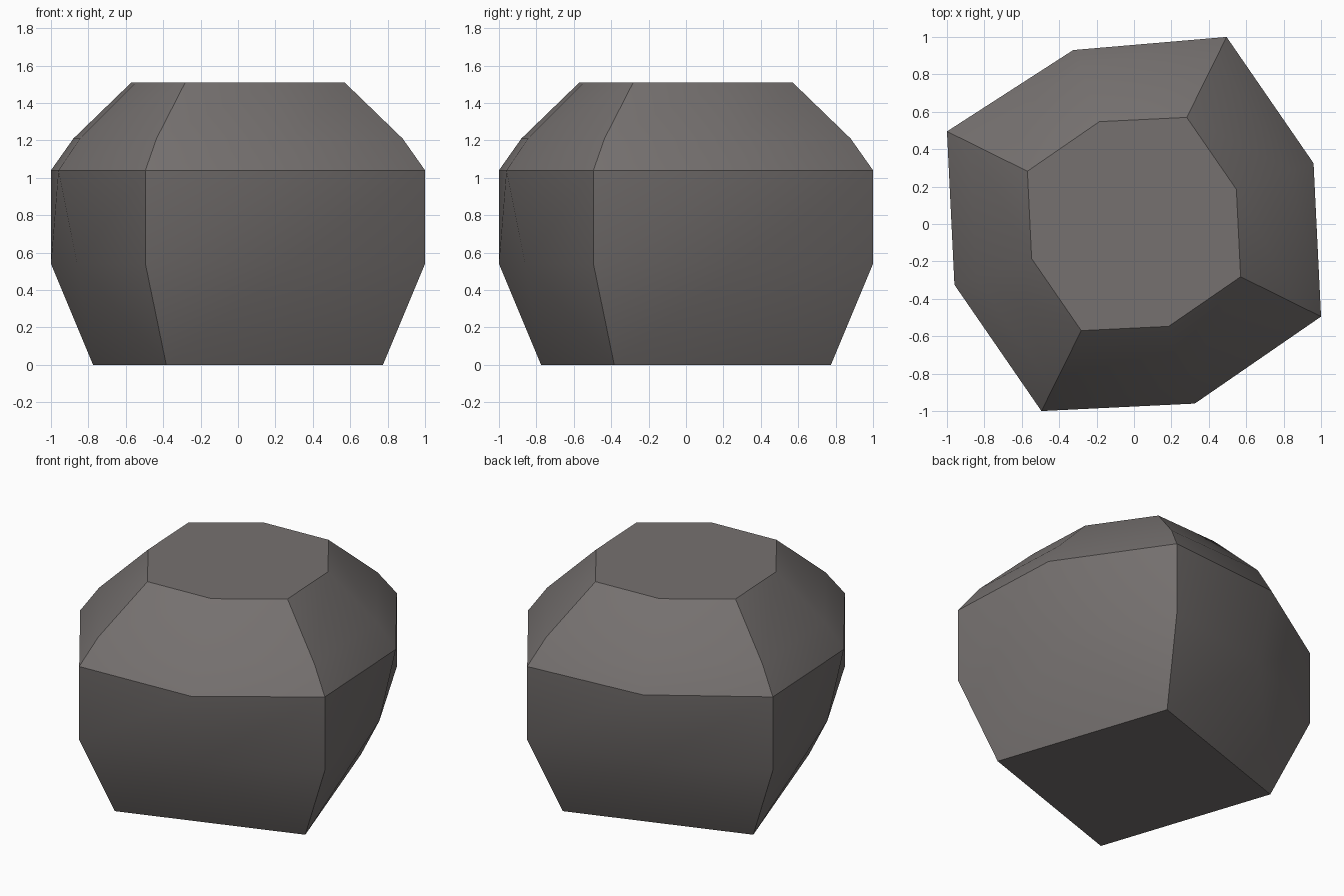
import bpy
import bmesh
from mathutils import Vector, Matrix

cube = bpy.data.objects.get("Cube")
if cube:
    bpy.data.objects.remove(cube, do_unlink=True)

# Stone colour
stone = bpy.data.materials.new("warm_grey_stone")
stone.use_nodes = True
colour = (0.18, 0.165, 0.161, 1)
stone.diffuse_color = colour
bsdf = stone.node_tree.nodes["Principled BSDF"]
bsdf.inputs["Base Color"].default_value = colour
bsdf.inputs["Roughness"].default_value = 0.9

# Plan outline: one corner and one side bulge, turned four times
CORNER = Vector((-0.495, -1.0, 0))
BULGE = Vector((0.325, -0.96, 0))
# Height, corner scale, bulge scale of each ring above the square base
RINGS = [(0.54, 1.0, 0.896), (1.04, 1.0, 1.0), (1.21, 0.88, 0.88), (1.51, 0.57, 0.57)]
SHOULDER = 1

bm = bmesh.new()


def turned(point, quarter, scale, height):
    p = Matrix.Rotation(quarter * 1.5707963, 3, "Z") @ point * scale
    p.z = height
    return bm.verts.new(p)


# Base corners and the eight-sided rings
base = [turned(CORNER, q, 0.775, 0) for q in range(4)]
rings = []
for height, corner, bulge in RINGS:
    ring = []
    for q in range(4):
        ring.append(turned(CORNER, q, corner, height))
        ring.append(turned(BULGE, q, bulge, height))
    rings.append(ring)
# The back bulge is slightly flatter at the shoulder
rings[SHOULDER][5].co.y -= 0.03

# Underside and lower flanks, each fanned from its bulge
bm.faces.new(base[::-1])
low = rings[0]
for q in range(4):
    a, b = base[q], base[(q + 1) % 4]
    left, mid, right = low[2 * q], low[2 * q + 1], low[(2 * q + 2) % 8]
    for tri in ((a, mid, left), (a, b, mid), (b, right, mid)):
        bm.faces.new(tri)

# Walls, shoulders and flat top
for lower, upper in zip(rings, rings[1:]):
    for i in range(8):
        j = (i + 1) % 8
        bm.faces.new((lower[i], lower[j], upper[j], upper[i]))
bm.faces.new(rings[-1])
bmesh.ops.recalc_face_normals(bm, faces=bm.faces[:])

# Smooth facets, crisp rims and corner ridges
for face in bm.faces:
    face.smooth = True
rims = [set(base), set(rings[SHOULDER]), set(rings[-1])]
ridges = [{base[q]} | {ring[2 * q] for ring in rings} for q in range(4)]
for edge in bm.edges:
    if any(set(edge.verts) <= group for group in rims + ridges):
        edge.smooth = False

mesh = bpy.data.meshes.new("boulder")
bm.to_mesh(mesh)
bm.free()
mesh.materials.append(stone)
boulder = bpy.data.objects.new("boulder", mesh)
bpy.context.collection.objects.link(boulder)
